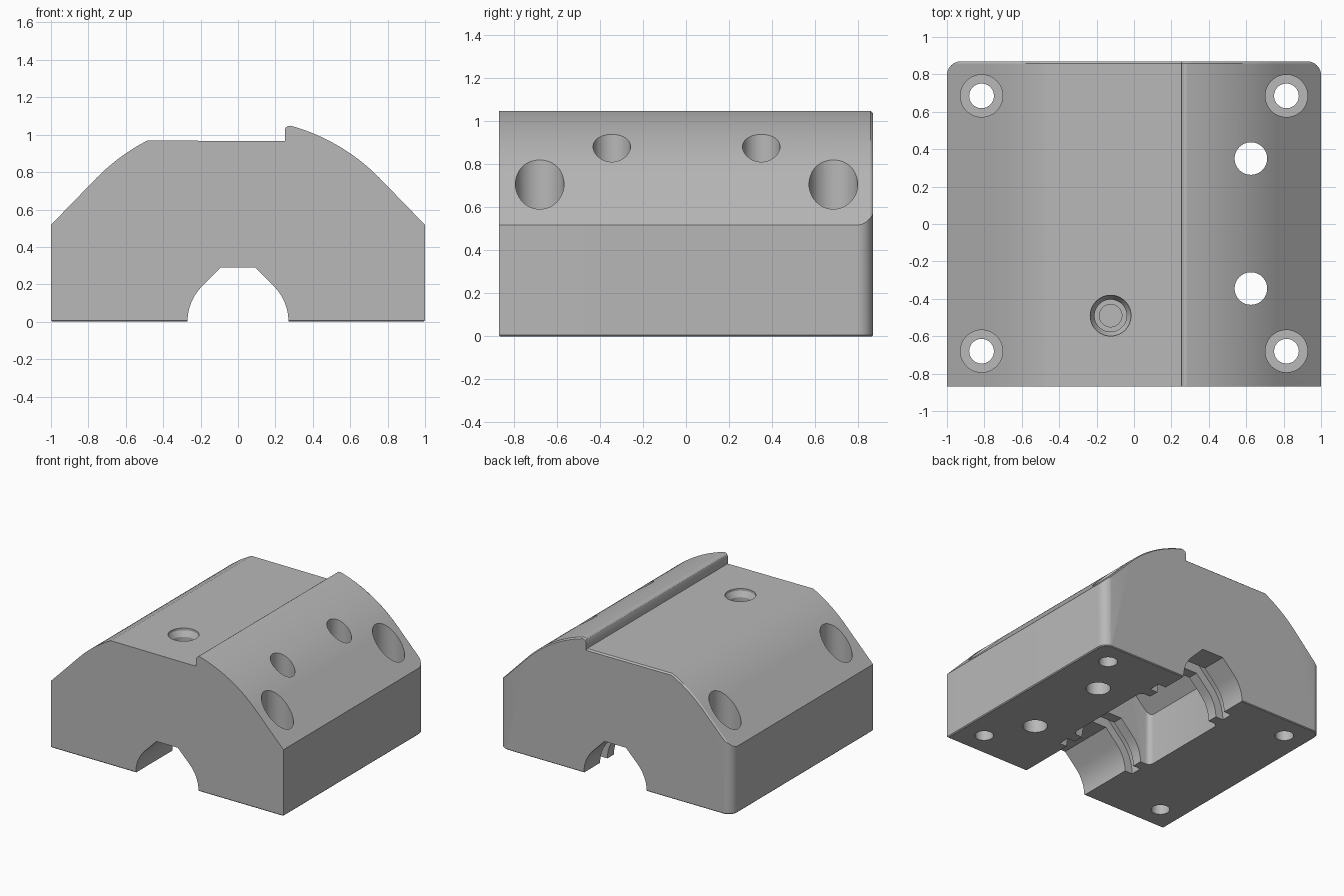
import bpy, bmesh, math

if "Cube" in bpy.data.objects:
    bpy.data.objects.remove(bpy.data.objects["Cube"])

grey = bpy.data.materials.new("plain grey")
grey.use_nodes = True
grey.diffuse_color = (0.48, 0.48, 0.48, 1)
grey.node_tree.nodes["Principled BSDF"].inputs["Base Color"].default_value = grey.diffuse_color


def make_object(name, bm):
    bmesh.ops.recalc_face_normals(bm, faces=bm.faces)
    mesh = bpy.data.meshes.new(name)
    bm.to_mesh(mesh)
    bm.free()
    mesh.materials.append(grey)
    obj = bpy.data.objects.new(name, mesh)
    bpy.context.collection.objects.link(obj)
    return obj


def prism(outline, lo, hi, axis):
    """Extrude a 2D outline along y (outline is x, z) or z (outline is x, y)."""
    bm = bmesh.new()
    place = (lambda u, v: (u, lo, v)) if axis == "y" else (lambda u, v: (u, v, lo))
    face = bm.faces.new([bm.verts.new(place(u, v)) for u, v in outline])
    moved = bmesh.ops.extrude_face_region(bm, geom=[face])["geom"]
    top = [g for g in moved if isinstance(g, bmesh.types.BMVert)]
    shift = (0, hi - lo, 0) if axis == "y" else (0, 0, hi - lo)
    bmesh.ops.translate(bm, verts=top, vec=shift)
    return bm, top


def lathe_cutter(name, x, y, rings, count=48):
    """Round cutter from (radius, z) rings, bottom to top."""
    bm = bmesh.new()
    loops = []
    for r, z in rings:
        loops.append([bm.verts.new((x + r * math.cos(math.tau * i / count),
                                    y + r * math.sin(math.tau * i / count), z))
                      for i in range(count)])
    for a, b in zip(loops, loops[1:]):
        for i in range(count):
            j = (i + 1) % count
            bm.faces.new((a[i], a[j], b[j], b[i]))
    bm.faces.new(loops[0])
    bm.faces.new(loops[-1])
    return make_object(name, bm)


def combine(target, tool, operation):
    mod = target.modifiers.new("cut", "BOOLEAN")
    mod.operation = operation
    mod.solver = "EXACT"
    mod.object = tool
    bpy.context.view_layer.objects.active = target
    bpy.ops.object.modifier_apply(modifier=mod.name)
    bpy.data.objects.remove(tool)


# Domed cross-section with a flat step and a raised lip
R, ZC, TANGENT = 1.06, 0.026, 0.775


def dome(x0, x1, n):
    a0, a1 = math.asin(x0 / R), math.asin(x1 / R)
    return [(R * math.sin(a0 + (a1 - a0) * i / n), ZC + R * math.cos(a0 + (a1 - a0) * i / n))
            for i in range(n + 1)]


section = [(1.1, -0.1), (1.1, 0.415)] + dome(TANGENT, 0.28, 20)
section += [(0.266, 1.046), (0.255, 1.038), (0.25, 1.025), (0.25, 0.966)]
section += dome(-0.485, -TANGENT, 14) + [(-1.1, 0.415), (-1.1, -0.1)]
bm, back = prism(section, -0.95, 0.857, "y")
# Fine chamfer along the upper back edge
cap = next(f for f in bm.faces if all(v in back for v in f.verts))
rim = [g for g in bmesh.ops.extrude_face_region(bm, geom=[cap])["geom"]
       if isinstance(g, bmesh.types.BMVert)]
bmesh.ops.delete(bm, geom=[cap], context="FACES_ONLY") if cap.is_valid else None
for v in rim:
    v.co.y = 0.869
    if v.co.z > 0:
        v.co.z -= 0.01
body = make_object("mount_block", bm)

# Plan outline: rounded back corners, fine chamfer around the base
CORNER = 0.075
plan = [(-1, -0.87), (1, -0.87)]
for cx, start in ((1 - CORNER, 0), (-1 + CORNER, math.pi / 2)):
    plan += [(cx + CORNER * math.cos(start + math.pi / 2 * i / 10),
              0.87 - CORNER + CORNER * math.sin(start + math.pi / 2 * i / 10)) for i in range(11)]
bm, _ = prism(plan, 0, 1.3, "z")
base_edges = [e for e in bm.edges if all(v.co.z < 0.001 for v in e.verts)]
bmesh.ops.bevel(bm, geom=base_edges, offset=0.007, segments=1, affect="EDGES")
combine(body, make_object("plan_cutter", bm), "INTERSECT")


# Rod channel and its two wider grooves
def channel(name, r, y0, y1):
    half = [(r, -0.1)] + [(r * math.cos(math.pi / 4 * i / 10), r * math.sin(math.pi / 4 * i / 10))
                          for i in range(11)] + [(r * 0.34, r * 1.075)]
    outline = half + [(-x, z) for x, z in reversed(half)]
    combine(body, make_object(name, prism(outline, y0, y1, "y")[0]), "DIFFERENCE")


channel("channel_cutter", 0.27, -1, 1)
channel("front_groove_cutter", 0.335, -0.42, -0.33)
channel("back_groove_cutter", 0.335, 0.58, 0.67)

# Central pocket with sloped ceiling and rounded upright corners
half = [(0.355, -0.1), (0.355, 0.4), (0.19, 0.56)]
bm, _ = prism(half + [(-x, z) for x, z in reversed(half)], -0.25, 0.5, "y")
upright = [e for e in bm.edges
           if abs(e.verts[0].co.x - e.verts[1].co.x) < 0.001
           and abs(e.verts[0].co.z - e.verts[1].co.z) > 0.1]
bmesh.ops.bevel(bm, geom=upright, offset=0.04, segments=5, profile=0.5, affect="EDGES")
combine(body, make_object("pocket_cutter", bm), "DIFFERENCE")

# Counterbored corner holes
for x in (-0.815, 0.815):
    for y in (-0.68, 0.685):
        combine(body, lathe_cutter("corner_hole_cutter", x, y,
                [(0.066, -0.1), (0.066, 0.3), (0.113, 0.3), (0.113, 1.2)]), "DIFFERENCE")

# Plain through holes on the lip side
for y in (-0.345, 0.35):
    combine(body, lathe_cutter("side_hole_cutter", 0.625, y, [(0.087, -0.1), (0.087, 1.2)]),
            "DIFFERENCE")

# Countersunk blind hole on the flat
combine(body, lathe_cutter("blind_hole_cutter", -0.125, -0.49,
        [(0.06, 0.6), (0.06, 0.75), (0.086, 0.75), (0.086, 0.91), (0.109, 0.95), (0.109, 1.2)]),
        "DIFFERENCE")

# Smooth curved walls, sharp edges kept
for obj in bpy.context.selected_objects:
    obj.select_set(False)
body.select_set(True)
bpy.context.view_layer.objects.active = body
bpy.ops.object.shade_smooth_by_angle(angle=math.radians(25))
